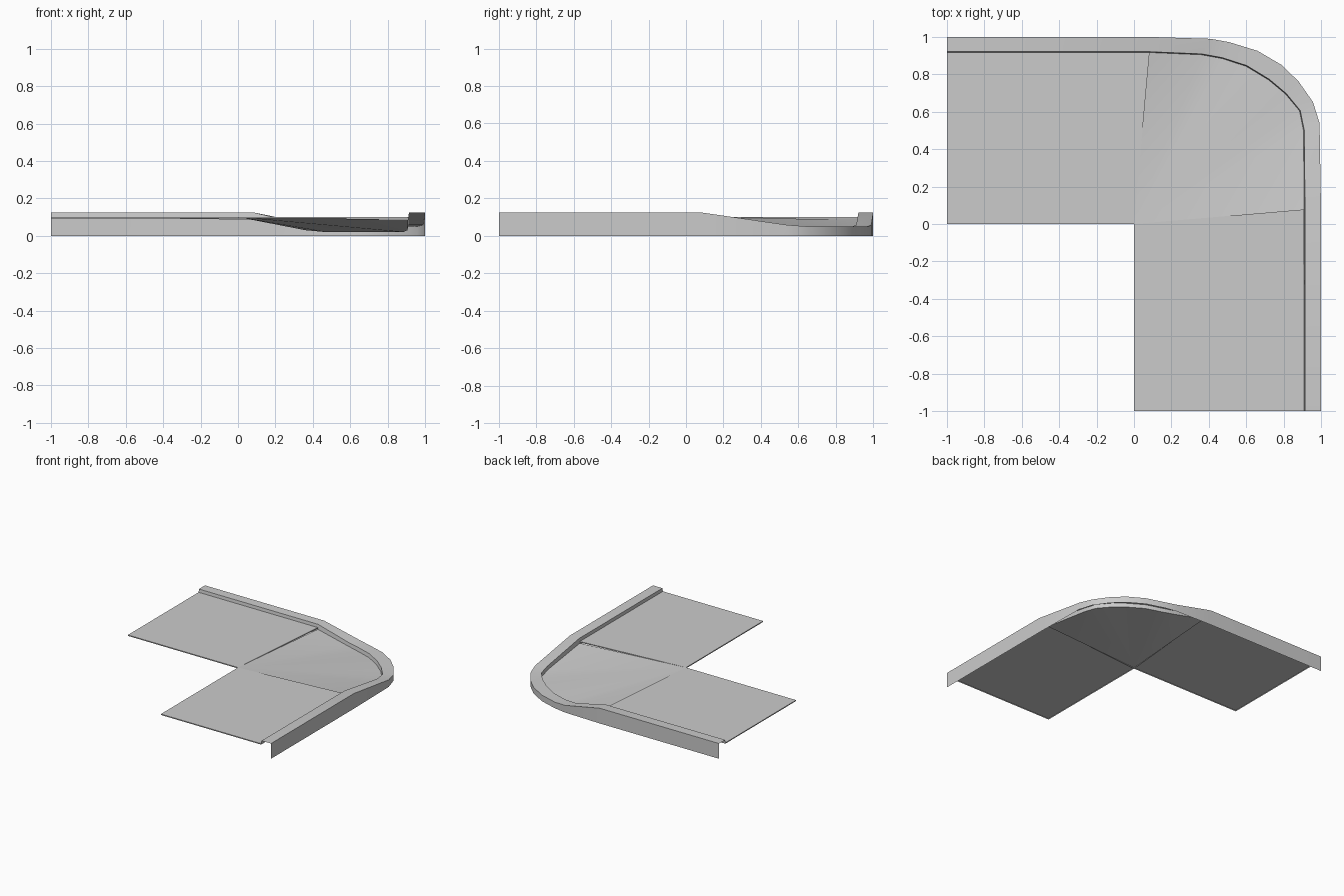
import bpy, math

if "Cube" in bpy.data.objects:
    bpy.data.objects.remove(bpy.data.objects["Cube"])

def make(name, verts, faces, smooth=True):
    me = bpy.data.meshes.new(name)
    me.from_pydata(verts, [], faces)
    me.update()
    ob = bpy.data.objects.new(name, me)
    bpy.context.collection.objects.link(ob)
    if smooth:
        bpy.ops.object.select_all(action='DESELECT')
        ob.select_set(True)
        bpy.context.view_layer.objects.active = ob
        bpy.ops.object.shade_smooth_by_angle(angle=math.radians(30))
    return ob

# Path stations along the kerb: inner x, y, outer x, y, kerb top z, paving z
path = [
    (-1, .917, -1, 1, .125, .100),
    (.083, .917, .083, 1, .125, .086),
    (.36, .905, .41, .99, .058, .030),
    (.47, .885, .51, .972, .05, .020),
    (.60, .843, .66, .926, .05, .020),
    (.72, .770, .79, .85, .05, .020),
    (.81, .695, .88, .762, .05, .020),
    (.885, .605, .957, .652, .05, .020),
    (.906, .50, .992, .54, .058, .030),
    (.91, .078, 1, .078, .125, .086),
    (.91, -1, 1, -1, .125, .100),
]

# Kerb: inner face, top and outer wall swept along the path, open underneath
verts, faces = [], []
for ix, iy, ox, oy, zt, zp in path:
    tx, ty = ix + (ox - ix) * .05, iy + (oy - iy) * .05
    verts += [(ix, iy, zp), (tx, ty, zt), (ox, oy, zt), (ox, oy, 0)]
for i in range(len(path) - 1):
    for k in range(3):
        a = i * 4 + k
        faces.append((a, a + 1, a + 5, a + 4))
for f in range(len(faces)):
    faces[f] = faces[f][::-1]
make("kerb", verts, faces)

# Corner ramp: fan dropping from the inside corner to the kerb
rim = [(p[0], p[1], p[5]) for p in path[1:-1]]
make("corner_ramp", [(0, 0, .1)] + rim,
     [(0, i + 1, i) for i in range(1, len(rim))])

# Paving slabs: thin sheets with a small lip round the edge
def slab(name, pts, z=.1, lip=.008):
    n = len(pts)
    vs = [(x, y, z) for x, y in pts] + [(x, y, z - lip) for x, y in pts]
    fs = [tuple(range(n))]
    fs += [(i, i + n, (i + 1) % n + n, (i + 1) % n) for i in range(n)]
    make(name, vs, fs, False)

slab("left_slab", [(0, 0), (.083, .917), (-1, .917), (-1, 0)])
slab("right_slab", [(0, 0), (0, -1), (.91, -1), (.91, .078)])
